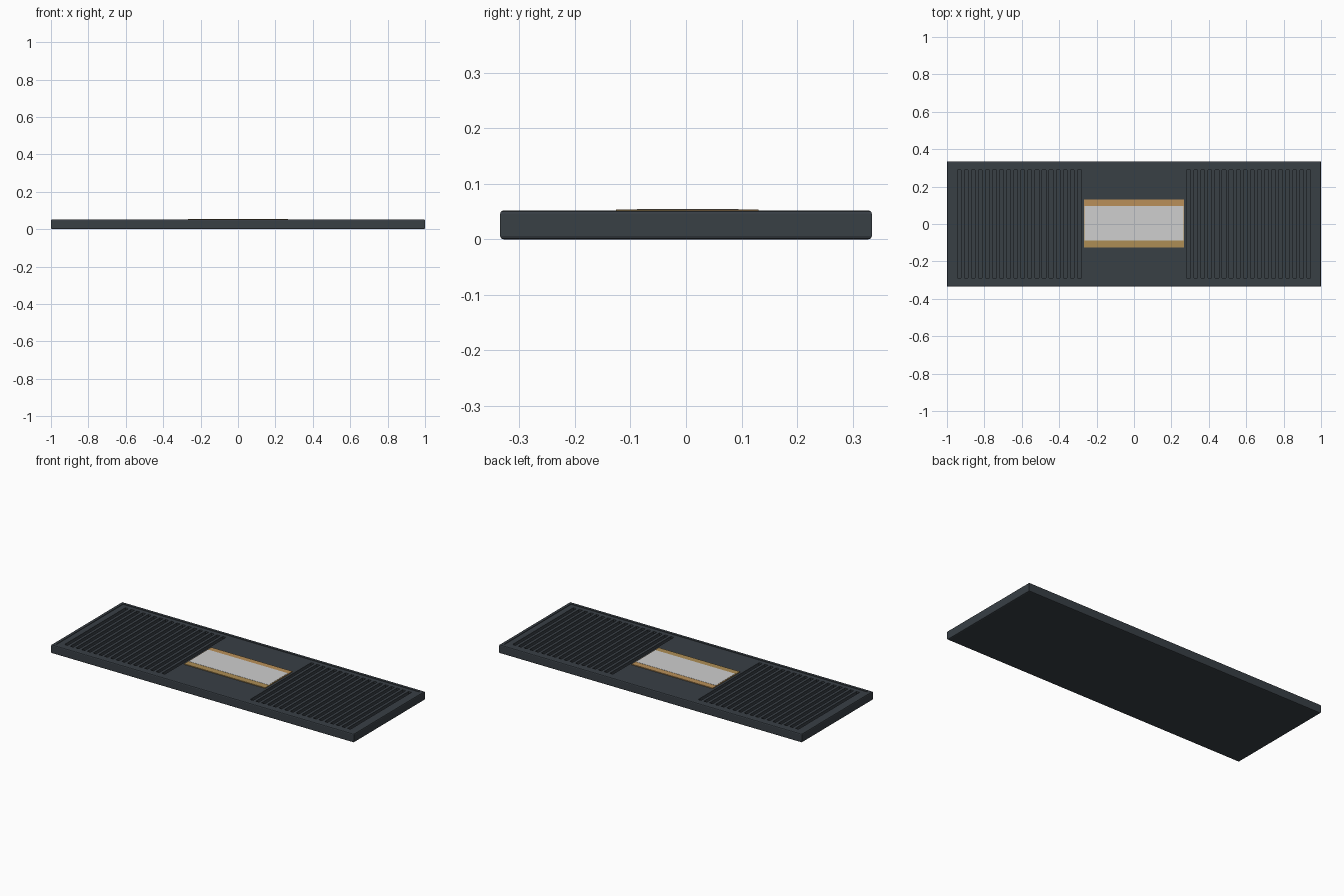
import bpy, bmesh

if "Cube" in bpy.data.objects:
    bpy.data.objects.remove(bpy.data.objects["Cube"])


def material(name, rgb):
    m = bpy.data.materials.new(name)
    m.diffuse_color = (*rgb, 1)
    m.use_nodes = True
    m.node_tree.nodes["Principled BSDF"].inputs["Base Color"].default_value = m.diffuse_color
    return m


RUBBER = material("charcoal rubber", (0.040, 0.050, 0.060))
TAN = material("tan", (0.49, 0.28, 0.10))
OLIVE_TAN = material("olive tan", (0.42, 0.27, 0.09))
GREY = material("light grey", (0.62, 0.62, 0.62))


def boxes(name, ranges, mat, bevel=0.0, edge_rule=None):
    """One object made of boxes, each given as x0, x1, y0, y1, z0, z1."""
    bm = bmesh.new()
    for x0, x1, y0, y1, z0, z1 in ranges:
        for v in bmesh.ops.create_cube(bm, size=1)["verts"]:
            v.co.x = x1 if v.co.x > 0 else x0
            v.co.y = y1 if v.co.y > 0 else y0
            v.co.z = z1 if v.co.z > 0 else z0
    if bevel:
        edges = [e for e in bm.edges if edge_rule is None or edge_rule(e)]
        bmesh.ops.bevel(bm, geom=edges, offset=bevel, segments=2,
                        profile=0.5, affect='EDGES')
    mesh = bpy.data.meshes.new(name)
    bm.to_mesh(mesh)
    bm.free()
    mesh.materials.append(mat)
    ob = bpy.data.objects.new(name, mesh)
    bpy.context.collection.objects.link(ob)
    return ob


def cut(target, cutter):
    mod = target.modifiers.new("cut", 'BOOLEAN')
    mod.operation = 'DIFFERENCE'
    mod.solver = 'EXACT'
    mod.object = cutter
    bpy.context.view_layer.objects.active = target
    bpy.ops.object.modifier_apply(modifier=mod.name)
    bpy.data.objects.remove(cutter)


TOP, FIELD, FLOOR = 0.052, 0.049, 0.032

# Mat slab with softened horizontal edges
mat = boxes("mat_body", [(-1, 1, -0.335, 0.335, 0, TOP)], RUBBER, 0.006,
            lambda e: abs(e.verts[0].co.z - e.verts[1].co.z) < 1e-5)

# Shallow field inside the raised rim
cut(mat, boxes("field_cutter", [(-0.98, 0.98, -0.315, 0.315, FIELD, 0.1)], RUBBER))

# Two mirrored banks of scraper grooves
COUNT, WIDTH = 18, 0.020
step = (0.945 - 0.282 - WIDTH) / (COUNT - 1)
grooves = []
for i in range(COUNT):
    a = 0.282 + i * step
    grooves.append((a, a + WIDTH, -0.288, 0.288, FLOOR, 0.1))
    grooves.append((-a - WIDTH, -a, -0.288, 0.288, FLOOR, 0.1))
cut(mat, boxes("groove_cutter", grooves, RUBBER))

# Central plaque: two tan strips and a light panel
boxes("plaque_back_strip", [(-0.268, 0.268, 0.0, 0.131, FIELD - 0.002, 0.0535)], TAN)
boxes("plaque_front_strip", [(-0.268, 0.268, -0.126, 0.0, FIELD - 0.002, 0.0535)], OLIVE_TAN)
boxes("plaque_panel", [(-0.264, 0.264, -0.088, 0.095, 0.052, 0.0545)], GREY)
